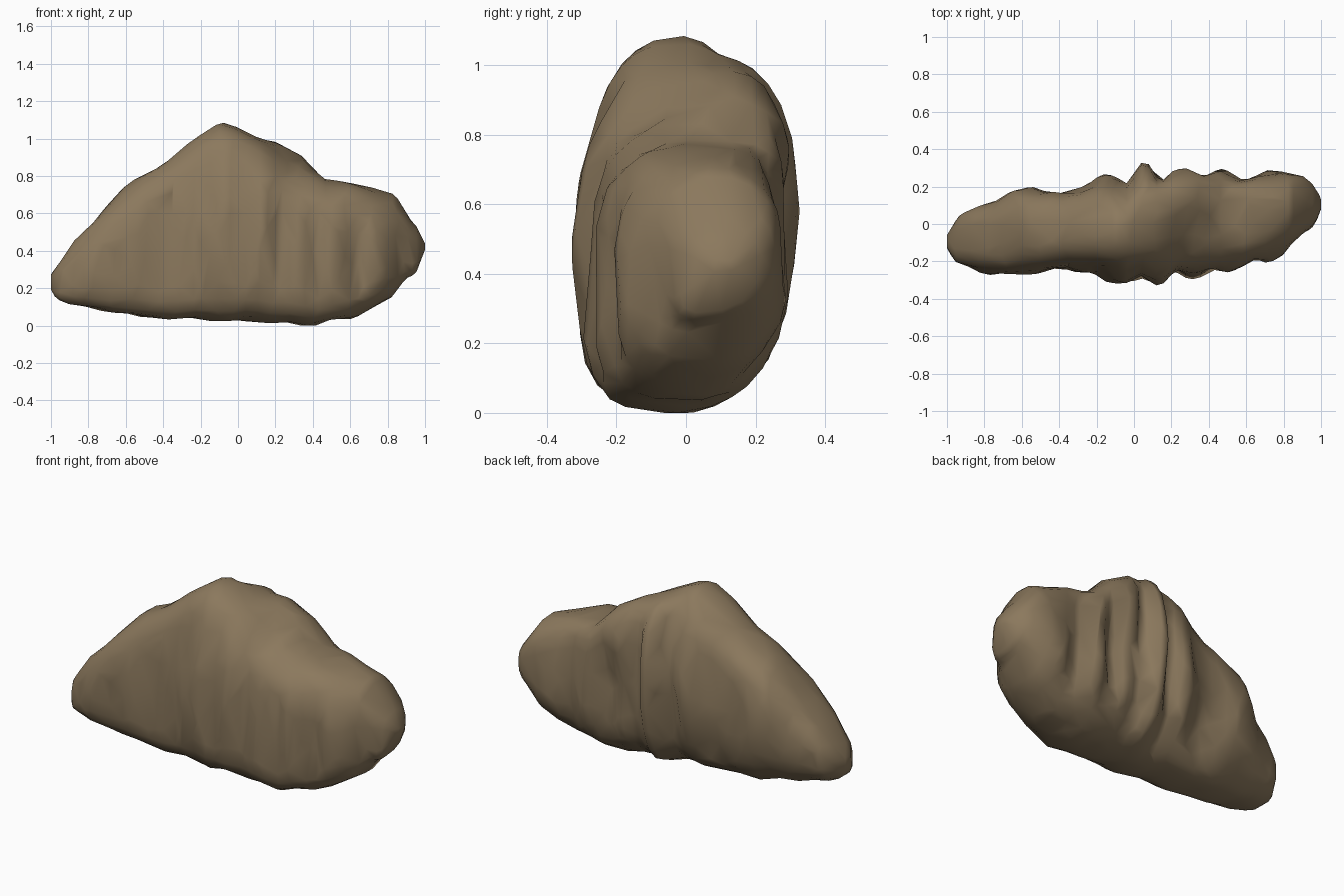
import bpy, bmesh, math
from mathutils import Vector, noise

if "Cube" in bpy.data.objects:
    bpy.data.objects.remove(bpy.data.objects["Cube"])

# silhouette profiles along x, read off the front and top views
TOP = [(-1, .28), (-.88, .445), (-.62, .73), (-.38, .88), (-.1, 1.085), (.1, 1.02), (.2, .99),
       (.35, .9), (.46, .79), (.6, .765), (.8, .70), (.84, .69), (.92, .56), (.96, .52), (1, .44)]
BOTTOM = [(-1, .19), (-.97, .14), (-.9, .11), (-.5, .042), (0, .03), (.42, .005), (.6, .045),
          (.72, .09), (.82, .15), (.9, .26), (.95, .28), (1, .40)]
BACK = [(-1, -.05), (-.92, .05), (-.7, .15), (-.55, .2), (-.38, .17), (-.17, .25), (-.02, .25),
        (.02, .33), (.08, .33), (.13, .29), (.2, .3), (.38, .29), (.45, .32), (.58, .29),
        (.8, .30), (.9, .26), (.96, .19), (1, .13)]
FRONT = [(-1, -.12), (-.95, -.2), (-.83, -.26), (-.6, -.26), (-.35, -.25), (-.18, -.3), (.1, -.325),
         (.25, -.285), (.38, -.3), (.5, -.27), (.7, -.21), (.8, -.15), (.9, -.05), (.97, 0), (1, .08)]
# vertical clefts: x, width, depth, lean
FRONT_CLEFTS = [(-.22, .05, .025, .12), (.04, .05, .035, 0), (.22, .05, .04, .05),
                (.42, .06, .05, -.05), (.64, .06, .04, .04)]
BACK_CLEFTS = [(-.3, .06, .025, .1), (-.06, .05, .045, .1), (.17, .05, .04, -.06),
               (.34, .05, .035, .05), (.6, .08, .045, 0)]


def sample(table, x):
    for (x0, v0), (x1, v1) in zip(table, table[1:]):
        if x <= x1:
            return v0 + (v1 - v0) * (x - x0) / (x1 - x0)
    return table[-1][1]


def bump(d, w):
    return math.exp(-(d / w) ** 2)


def rock_point(x, a):
    zt, zb, yb, yf = (sample(t, x) for t in (TOP, BOTTOM, BACK, FRONT))
    c, s = math.cos(a), math.sin(a)
    # round crest at the peak, boxy rear shoulder beside it, undercut lower back
    peak, shoulder = bump(x + .1, .2), bump(x - .34, .2)
    if c > 0:
        n = 2.9 - .7 * peak + 1.8 * shoulder if s > 0 else 2.05
    else:
        n = 2.8 - .6 * peak if s > 0 else 4
    r = (abs(c) ** n + abs(s) ** n) ** (-1 / n)
    u, v = c * r, s * r
    y = (yb + yf) / 2 + u * (yb - yf) / 2
    z = (zt + zb) / 2 + v * (zt - zb) / 2
    # shoulder slopes down to the front
    if v > 0:
        z -= .38 * bump(x - .27, .15) * max(0, .12 - y) * v
    # hollow in the rear wall
    fade = max(0, 1 - abs(v) ** 3) * abs(u)
    if u > 0:
        y -= .05 * bump(x - .33, .22) * bump(z - .42, .22) * u
    # clefts and lumps
    for cx, w, depth, lean in (BACK_CLEFTS if u > 0 else FRONT_CLEFTS):
        y -= math.copysign(depth, u) * bump(x - cx - lean * (z - .4), w) * fade
    p = Vector((x * 7, y * 6, z * 3.2))
    y += .03 * noise.noise(p) * abs(u)
    z += .018 * noise.noise(p + Vector((9, 4, 2))) * abs(v)
    return Vector((x, y, max(z, 0)))


STATIONS, SIDES = 60, 44
bm = bmesh.new()
rings = []
for i in range(STATIONS + 1):
    x = -math.cos(math.pi * i / STATIONS) * .35 + (2 * i / STATIONS - 1) * .65
    rings.append([bm.verts.new(rock_point(x, 2 * math.pi * k / SIDES)) for k in range(SIDES)])
for r0, r1 in zip(rings, rings[1:]):
    for k in range(SIDES):
        j = (k + 1) % SIDES
        bm.faces.new((r0[k], r0[j], r1[j], r1[k]))
# close both ends
for ring in (rings[0], rings[-1]):
    mid = bm.verts.new(sum((v.co for v in ring), Vector()) / SIDES)
    for k in range(SIDES):
        bm.faces.new((ring[k], ring[(k + 1) % SIDES], mid))
bmesh.ops.recalc_face_normals(bm, faces=bm.faces)
for f in bm.faces:
    f.smooth = True
mesh = bpy.data.meshes.new("rock")
bm.to_mesh(mesh)
bm.free()
rock = bpy.data.objects.new("rock", mesh)
bpy.context.collection.objects.link(rock)

# merge small facets into broad chipped planes
chip = rock.modifiers.new("chipped planes", 'DECIMATE')
chip.ratio = .25

mat = bpy.data.materials.new("brown stone")
mat.diffuse_color = (.26, .19, .11, 1)
mat.use_nodes = True
mat.node_tree.nodes["Principled BSDF"].inputs["Base Color"].default_value = mat.diffuse_color
mesh.materials.append(mat)
